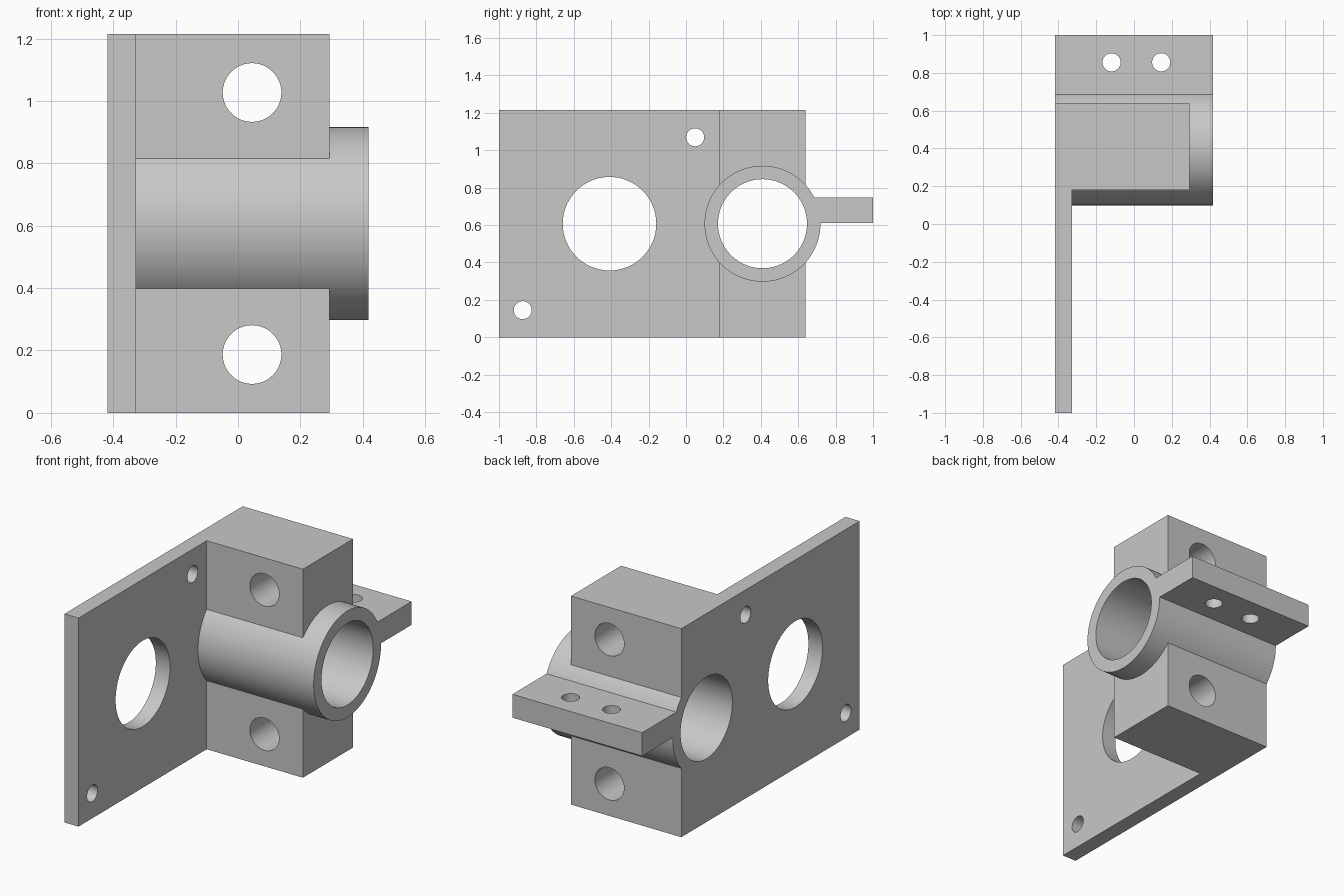
import bpy
import math
from mathutils import Matrix

cube = bpy.data.objects.get("Cube")
if cube:
    bpy.data.objects.remove(cube, do_unlink=True)

grey = bpy.data.materials.new("light grey")
grey.use_nodes = True
colour = (0.58, 0.58, 0.58, 1)
grey.diffuse_color = colour
grey.node_tree.nodes["Principled BSDF"].inputs["Base Color"].default_value = colour


def box(name, low, high):
    bpy.ops.mesh.primitive_cube_add(size=1)
    ob = bpy.context.object
    ob.name = name
    centre = [(a + b) / 2 for a, b in zip(low, high)]
    size = [b - a for a, b in zip(low, high)]
    ob.data.transform(Matrix.Translation(centre) @ Matrix.Diagonal((*size, 1)))
    ob.data.materials.append(grey)
    return ob


def cylinder(name, axis, centre, radius, length, sides=96):
    bpy.ops.mesh.primitive_cylinder_add(vertices=sides, radius=radius, depth=length)
    ob = bpy.context.object
    ob.name = name
    turn = {"X": Matrix.Rotation(math.pi / 2, 4, "Y"),
            "Y": Matrix.Rotation(math.pi / 2, 4, "X"),
            "Z": Matrix.Identity(4)}[axis]
    ob.data.transform(Matrix.Translation(centre) @ turn)
    ob.data.materials.append(grey)
    return ob


def combine(target, tool, operation):
    mod = target.modifiers.new(tool.name, "BOOLEAN")
    mod.operation = operation
    mod.solver = "EXACT"
    mod.object = tool
    bpy.context.view_layer.objects.active = target
    bpy.ops.object.modifier_apply(modifier=mod.name)
    bpy.data.objects.remove(tool, do_unlink=True)


LEFT, PLATE, BLOCK, RIGHT = -0.418, -0.327, 0.293, 0.418
TOP, BACK = 1.214, 0.64
MID = TOP / 2
TUBE_Y = 0.409

# Side plate, clamp block, bearing tube and rear tab joined in one body
bracket = box("bearing_bracket", (LEFT, -1, 0), (PLATE, BACK, TOP))
block = box("clamp_block", (LEFT, 0.179, 0), (BLOCK, BACK, TOP))
tube = cylinder("bearing_tube", "X", (0, TUBE_Y, MID), 0.31, RIGHT - LEFT)
tab = box("rear_tab", (LEFT, 0.665, 0.61), (RIGHT, 1, 0.746))
for part in (block, tube, tab):
    combine(bracket, part, "UNION")

# Bore, plate openings, block holes and tab holes
holes = [
    ("bore", "X", (0, TUBE_Y, MID), 0.238),
    ("plate_opening", "X", (LEFT, -0.409, MID), 0.25),
    ("plate_upper_hole", "X", (LEFT, 0.049, 1.069), 0.048),
    ("plate_lower_hole", "X", (LEFT, -0.873, 0.145), 0.048),
    ("block_upper_hole", "Y", (0.045, TUBE_Y, 1.027), 0.094),
    ("block_lower_hole", "Y", (0.045, TUBE_Y, 0.187), 0.094),
    ("tab_left_hole", "Z", (0.144, 0.856, 0.68), 0.048),
    ("tab_right_hole", "Z", (-0.119, 0.856, 0.68), 0.048),
]
for name, axis, centre, radius in holes:
    length = 2 if name == "bore" else 0.6
    combine(bracket, cylinder(name, axis, centre, radius, length), "DIFFERENCE")

# Smooth round walls, sharp machined edges
bpy.ops.object.select_all(action="DESELECT")
bracket.select_set(True)
bpy.context.view_layer.objects.active = bracket
bpy.ops.object.shade_smooth_by_angle(angle=math.radians(25))
